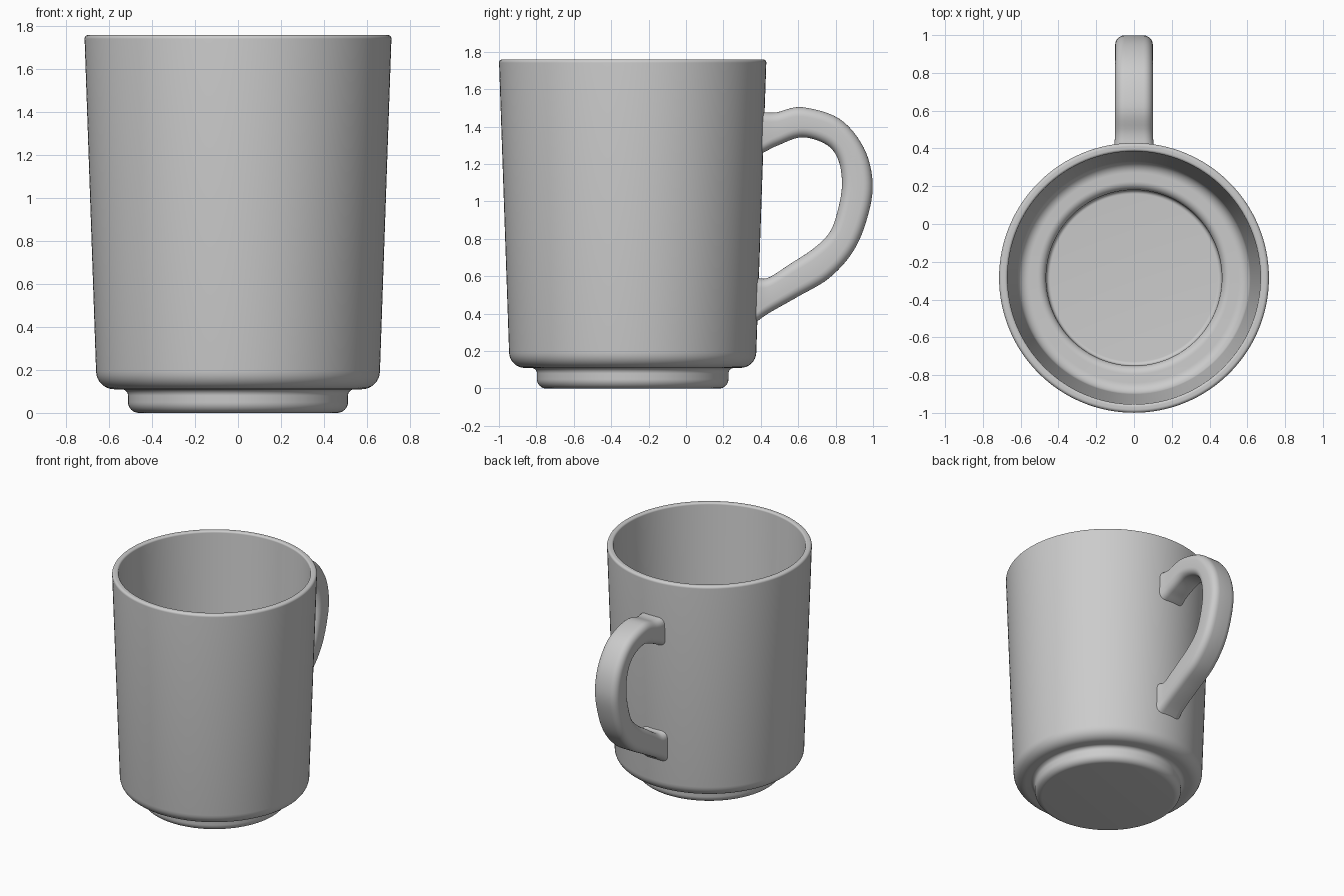
import bpy, bmesh, math
from mathutils import Vector

if "Cube" in bpy.data.objects:
    bpy.data.objects.remove(bpy.data.objects["Cube"])

CENTRE_Y = -0.285


def rounded(points, steps=8):
    """Round each corner (a, b, radius) of an open polyline with an arc."""
    out = []
    for i, (a, b, r) in enumerate(points):
        p = Vector((a, b))
        if r == 0:
            out.append(p)
            continue
        u = (Vector(points[i - 1][:2]) - p).normalized()
        v = (Vector(points[i + 1][:2]) - p).normalized()
        half = u.angle(v) / 2
        centre = p + (u + v).normalized() * (r / math.sin(half))
        s = p + u * (r / math.tan(half)) - centre
        e = p + v * (r / math.tan(half)) - centre
        total = s.angle(e)
        for k in range(steps + 1):
            t = k / steps
            w = (s * math.sin((1 - t) * total) + e * math.sin(t * total)) / math.sin(total)
            out.append(centre + w)
    return out


def finish(bm, name):
    bmesh.ops.remove_doubles(bm, verts=bm.verts, dist=1e-5)
    bmesh.ops.recalc_face_normals(bm, faces=bm.faces)
    mesh = bpy.data.meshes.new(name)
    bm.to_mesh(mesh)
    bm.free()
    obj = bpy.data.objects.new(name, mesh)
    bpy.context.collection.objects.link(obj)
    bpy.ops.object.select_all(action='DESELECT')
    obj.select_set(True)
    bpy.context.view_layer.objects.active = obj
    bpy.ops.object.shade_smooth_by_angle(angle=math.radians(35))
    return obj


def bridge(bm, rings, closed=True):
    for r0, r1 in zip(rings, rings[1:]):
        n = len(r0)
        for k in range(n):
            bm.faces.new((r0[k], r0[(k + 1) % n], r1[(k + 1) % n], r1[k]))


# Cup: hollow turned profile, outside from foot to rim, then inside down to floor
profile = rounded([
    (0.0, 0.0, 0), (0.512, 0.0, 0.05), (0.512, 0.11, 0.03),
    (0.658, 0.11, 0.085), (0.715, 1.76, 0.018),
    (0.67, 1.76, 0.014), (0.614, 0.155, 0.06),
    (0.467, 0.155, 0.045), (0.463, 0.045, 0.02), (0.0, 0.045, 0)])
bm = bmesh.new()
N = 128
rings = []
for p in profile[1:-1]:
    rings.append([bm.verts.new((p.x * math.cos(2 * math.pi * k / N),
                                CENTRE_Y + p.x * math.sin(2 * math.pi * k / N), p.y))
                  for k in range(N)])
bridge(bm, rings)
bm.faces.new(rings[0])
bm.faces.new(rings[-1])
finish(bm, "cup")

# Handle: (outer y, outer z, inner y, inner z, half width) stations along the loop
stations = [
    (0.398, 1.479, 0.398, 1.253, 0.108), (0.425, 1.476, 0.425, 1.267, 0.104),
    (0.487, 1.477, 0.490, 1.299, 0.1), (0.62, 1.504, 0.62, 1.343, 0.1),
    (0.82, 1.442, 0.752, 1.303, 0.1), (0.95, 1.288, 0.815, 1.220, 0.1),
    (0.998, 1.10, 0.834, 1.09, 0.1), (0.970, 0.915, 0.812, 0.955, 0.1),
    (0.895, 0.735, 0.768, 0.835, 0.1), (0.765, 0.590, 0.680, 0.747, 0.1),
    (0.60, 0.492, 0.56, 0.668, 0.1), (0.455, 0.410, 0.450, 0.597, 0.1),
    (0.395, 0.370, 0.400, 0.588, 0.104), (0.365, 0.345, 0.370, 0.603, 0.108)]


def smooth_path(pts, steps=6):
    """Catmull-Rom interpolation through the stations."""
    pts = [Vector(p) for p in pts]
    out = []
    for i in range(len(pts) - 1):
        b, c = pts[i], pts[i + 1]
        a, d = pts[max(i - 1, 0)], pts[min(i + 2, len(pts) - 1)]
        for k in range(steps):
            t = k / steps
            out.append(0.5 * (2 * b + (c - a) * t + (2 * a - 5 * b + 4 * c - d) * t ** 2
                              + (3 * b - a - 3 * c + d) * t ** 3))
    return out + [pts[-1]]


bm = bmesh.new()
rings = []
for oy, oz, iy, iz, w in smooth_path(stations):
    outer, inner = Vector((oy, oz)), Vector((iy, iz))
    h = (outer - inner).length / 2
    mid, axis = (outer + inner) / 2, (outer - inner).normalized()
    radius, ring = 0.05, []
    # rounded rectangle cross-section
    for c, (sx, sn) in enumerate(((1, 1), (-1, 1), (-1, -1), (1, -1))):
        for k in range(7):
            a = math.pi / 2 * (c + k / 6)
            x = sx * (w - radius) + radius * math.cos(a)
            q = mid + axis * (sn * (h - radius) + radius * math.sin(a))
            ring.append(bm.verts.new((x, q.x, q.y)))
    rings.append(ring)
bridge(bm, rings)
bm.faces.new(rings[0])
bm.faces.new(rings[-1])
finish(bm, "handle")
